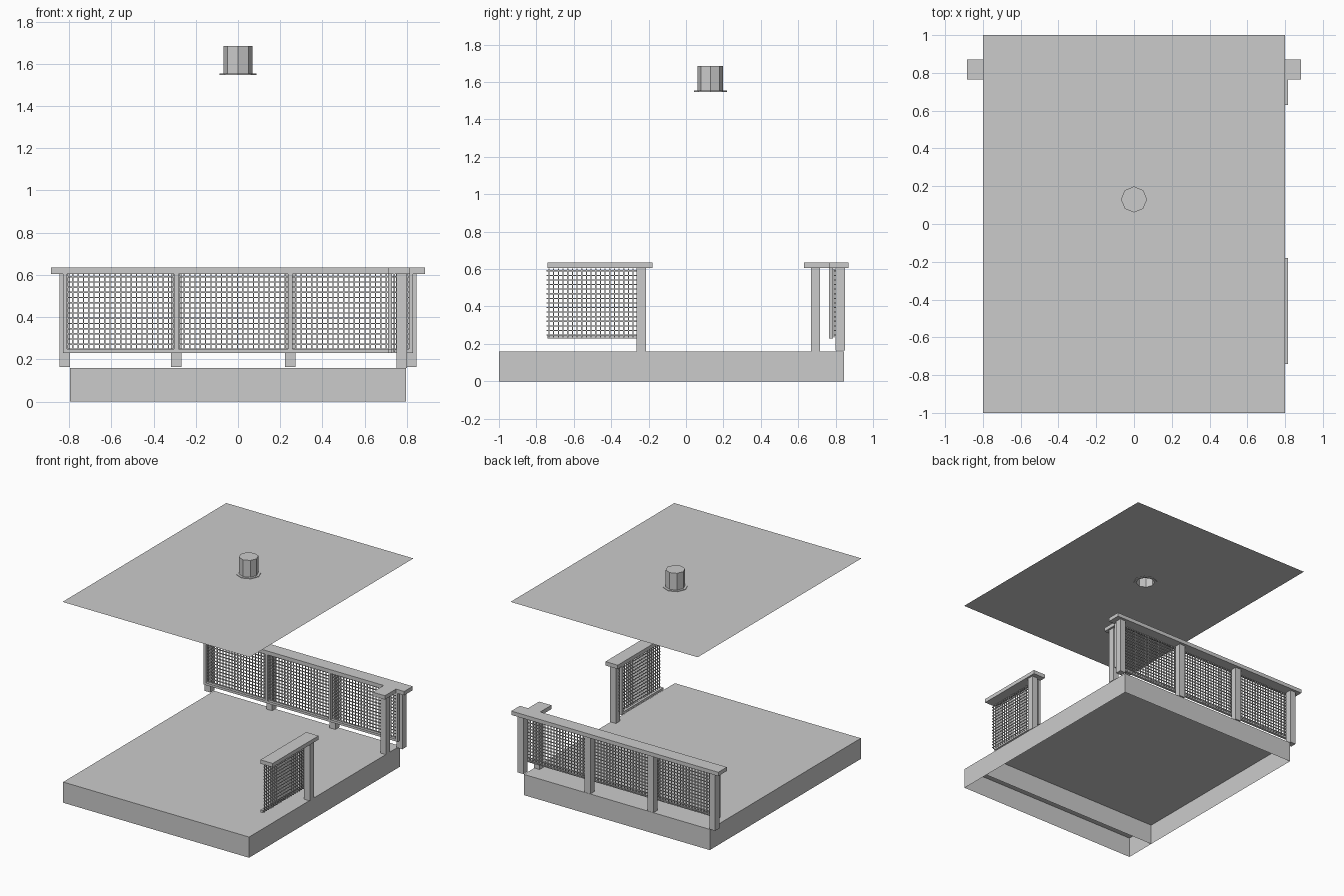
import bpy, bmesh, math
from mathutils import Matrix, Vector

if "Cube" in bpy.data.objects:
    bpy.data.objects.remove(bpy.data.objects["Cube"])


def finish(name, bm, recalc=True):
    if recalc:
        bmesh.ops.recalc_face_normals(bm, faces=bm.faces)
    me = bpy.data.meshes.new(name)
    bm.to_mesh(me)
    bm.free()
    ob = bpy.data.objects.new(name, me)
    bpy.context.collection.objects.link(ob)
    return ob


def add_box(bm, lo, hi):
    lo, hi = Vector(lo), Vector(hi)
    m = Matrix.Translation((lo + hi) / 2) @ Matrix.Diagonal((*(hi - lo), 1))
    return bmesh.ops.create_cube(bm, size=1, matrix=m)["verts"]


def box(name, lo, hi):
    bm = bmesh.new()
    add_box(bm, lo, hi)
    return finish(name, bm)


def open_box(name, lo, hi, drop):
    """Box without the faces pointing along the given directions."""
    bm = bmesh.new()
    add_box(bm, lo, hi)
    bm.normal_update()
    gone = [f for f in bm.faces if any(f.normal.dot(Vector(d)) > 0.9 for d in drop)]
    bmesh.ops.delete(bm, geom=gone, context='FACES')
    return finish(name, bm, False)


def octagon(bm, r, z, cy=0.13):
    return [bm.verts.new((r * math.cos(i * math.pi / 4),
                          cy + r * math.sin(i * math.pi / 4), z)) for i in range(8)]


def skin(bm, a, b):
    for i in range(8):
        j = (i + 1) % 8
        bm.faces.new((a[i], a[j], b[j], b[i]))


def wire_mesh(name, axis, c, a0, a1, z0=0.235, z1=0.603, step=0.0253, w=0.006):
    """Wire grid running along axis 0 (x) or 1 (y), at c on the other axis."""
    bm = bmesh.new()

    def bar(s0, s1, d, b0, b1):
        p, q = ((s0, d - w / 2, b0), (s1, d + w / 2, b1))
        if axis:
            p, q = (p[1], p[0], p[2]), (q[1], q[0], q[2])
        add_box(bm, p, q)

    n = round((a1 - a0) / step)
    for i in range(n):
        s = a0 + (i + 0.5) * (a1 - a0) / n
        bar(s - w / 2, s + w / 2, c - w / 3, z0, z1)
    n = round((z1 - z0) / step)
    for i in range(n):
        z = z0 + (i + 0.5) * (z1 - z0) / n
        bar(a0, a1, c + w / 3, z - w / 2, z + w / 2)
    return finish(name, bm)


X = 0.795
DECK = 0.16

# Deck shells, open underneath, with the dividing wall near the front
open_box("main_deck", (-X, -0.75, 0), (X, 0.845, DECK), [(0, 0, -1)])
open_box("front_deck", (-X, -1, 0), (X, -0.75, DECK), [(0, 0, -1), (0, 1, 0)])

# Flat roof sheet with a hole for the chimney
bm = bmesh.new()
outer = [bm.verts.new((x, y, 1.551)) for x, y in ((-0.8, -1), (0.8, -1), (0.8, 1), (-0.8, 1))]
edges = []
for loop in (outer, octagon(bm, 0.069, 1.551)):
    edges += [bm.edges.new((loop[i], loop[(i + 1) % len(loop)])) for i in range(len(loop))]
bmesh.ops.triangle_fill(bm, edges=edges, use_beauty=True, normal=(0, 0, 1))
finish("roof_sheet", bm)

# Chimney pipe, closed on top
bm = bmesh.new()
low, top = octagon(bm, 0.069, 1.55), octagon(bm, 0.069, 1.685)
skin(bm, low, top)
bm.faces.new(top)
finish("chimney_pipe", bm)

# Chimney flange ring
bm = bmesh.new()
rings = [octagon(bm, r, z) for r, z in
         ((0.069, 1.547), (0.088, 1.547), (0.088, 1.555), (0.069, 1.555))]
for i in range(4):
    skin(bm, rings[i], rings[(i + 1) % 4])
finish("chimney_flange", bm)

# Back railing: handrail, posts, battens, wire
box("back_handrail", (-0.885, 0.765, 0.605), (0.885, 0.87, 0.635))
for i, x in enumerate((-0.82, -0.293, 0.247, 0.82)):
    box(f"back_post_{i + 1}", (x - 0.025, 0.80, DECK + 0.004), (x + 0.025, 0.85, 0.605))
    box(f"back_batten_{i + 1}", (x - 0.01, 0.765, 0.248), (x + 0.01, 0.785, 0.605))
box("back_lower_batten", (-0.83, 0.765, 0.23), (0.83, 0.785, 0.248))
wire_mesh("back_wire", 0, 0.793, -0.82, 0.815)

# Right front railing
box("side_handrail", (0.71, -0.74, 0.605), (0.815, -0.18, 0.635))
box("side_post", (0.75, -0.265, DECK), (0.80, -0.215, 0.605))
box("side_batten", (0.71, -0.25, 0.248), (0.73, -0.23, 0.605))
box("side_lower_batten", (0.71, -0.74, 0.23), (0.73, -0.23, 0.248))
wire_mesh("side_wire", 1, 0.742, -0.745, -0.245)

# Short right return beside the back railing
box("return_handrail", (0.71, 0.63, 0.605), (0.815, 0.765, 0.635))
box("return_post", (0.75, 0.668, DECK), (0.80, 0.716, 0.605))
